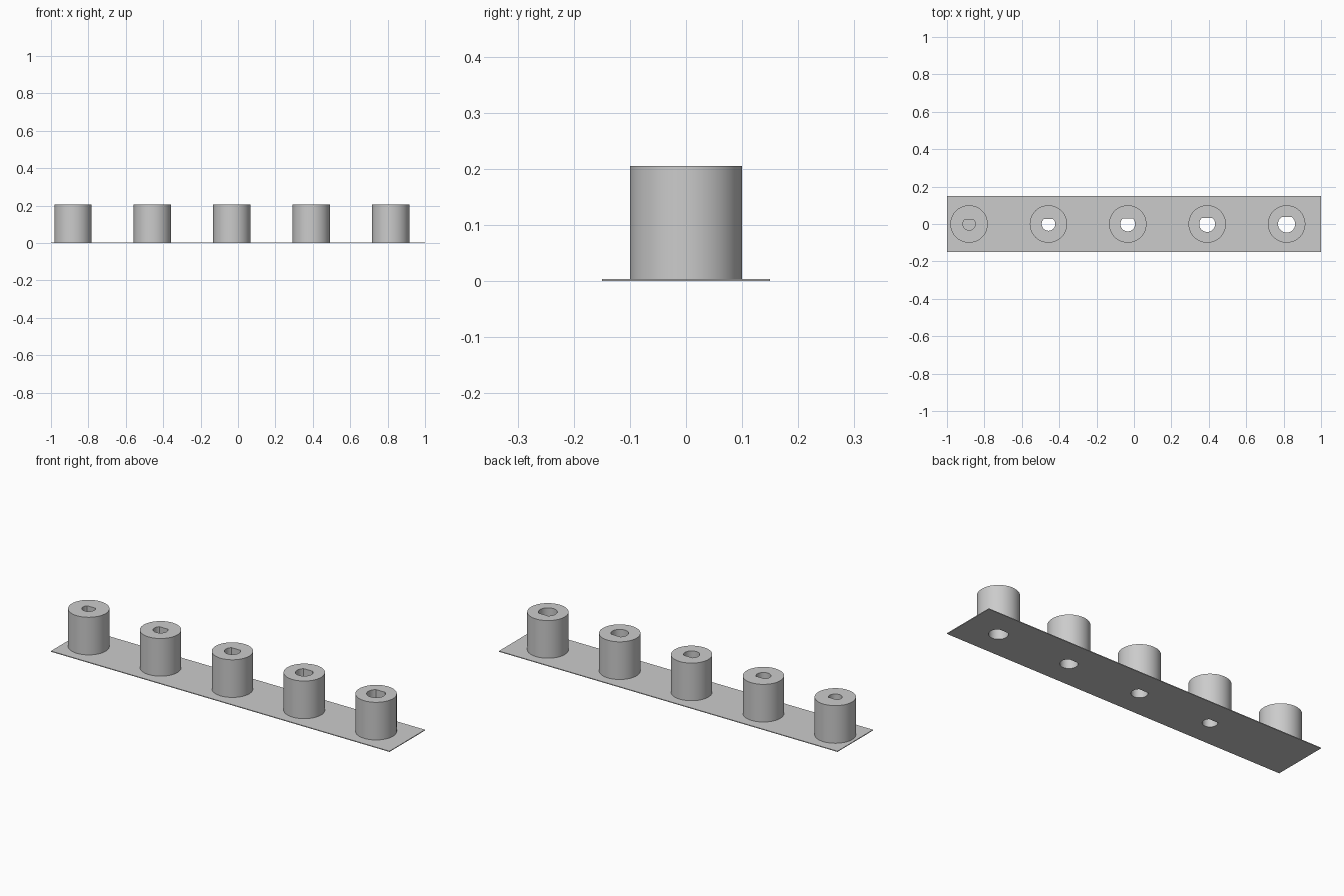
import bpy, bmesh, math

if "Cube" in bpy.data.objects:
    bpy.data.objects.remove(bpy.data.objects["Cube"], do_unlink=True)

PLATE_T, TOP, BOSS_R = 0.004, 0.205, 0.1
COUNT, FIRST_X, PITCH = 5, -0.882, 0.4245

grey = bpy.data.materials.new("plain grey")
grey.use_nodes = True
colour = (0.6, 0.6, 0.6, 1)
grey.diffuse_color = colour
grey.node_tree.nodes["Principled BSDF"].inputs["Base Color"].default_value = colour


def prism(name, outline, z0, z1):
    """Extrude a closed outline from z0 to z1."""
    bm = bmesh.new()
    face = bm.faces.new([bm.verts.new((x, y, z0)) for x, y in outline])
    ext = bmesh.ops.extrude_face_region(bm, geom=[face])
    moved = [g for g in ext["geom"] if isinstance(g, bmesh.types.BMVert)]
    bmesh.ops.translate(bm, verts=moved, vec=(0, 0, z1 - z0))
    bmesh.ops.recalc_face_normals(bm, faces=bm.faces)
    mesh = bpy.data.meshes.new(name)
    bm.to_mesh(mesh)
    bm.free()
    mesh.materials.append(grey)
    obj = bpy.data.objects.new(name, mesh)
    bpy.context.collection.objects.link(obj)
    return obj


def arc(cx, r, start, sweep, n):
    steps = [start + sweep * i / n for i in range(n + 1)]
    return [(cx + r * math.cos(a), r * math.sin(a)) for a in steps]


def activate(obj):
    bpy.ops.object.select_all(action="DESELECT")
    obj.select_set(True)
    bpy.context.view_layer.objects.active = obj


def cut(obj, cutter):
    activate(obj)
    mod = obj.modifiers.new("bore", "BOOLEAN")
    mod.operation, mod.solver, mod.object = "DIFFERENCE", "EXACT", cutter
    bpy.ops.object.modifier_apply(modifier=mod.name)


# Thin base strip
plate = prism("base_plate", [(-1, -0.15), (1, -0.15), (1, 0.15), (-1, 0.15)], 0, PLATE_T)

# Row of round bosses with D-shaped bores that grow along the strip
for i in range(COUNT):
    x = FIRST_X + PITCH * i
    boss = prism(f"boss_{i + 1}", arc(x, BOSS_R, 0, math.tau, 96)[:-1], PLATE_T, TOP)
    radius, flat = 0.033 + 0.0032 * i, 0.022 + 0.0038 * i
    corner = math.asin(flat / radius)
    outline = arc(x, radius, math.pi - corner, math.pi + 2 * corner, 48)
    cutter = prism("bore_cutter", outline, -0.1, TOP + 0.1)
    cutter.hide_render = True
    cut(boss, cutter)
    if i > 0:  # the smallest bore stops at the plate
        cut(plate, cutter)
    bpy.data.objects.remove(cutter, do_unlink=True)
    activate(boss)
    bpy.ops.object.shade_smooth_by_angle(angle=math.radians(30))
